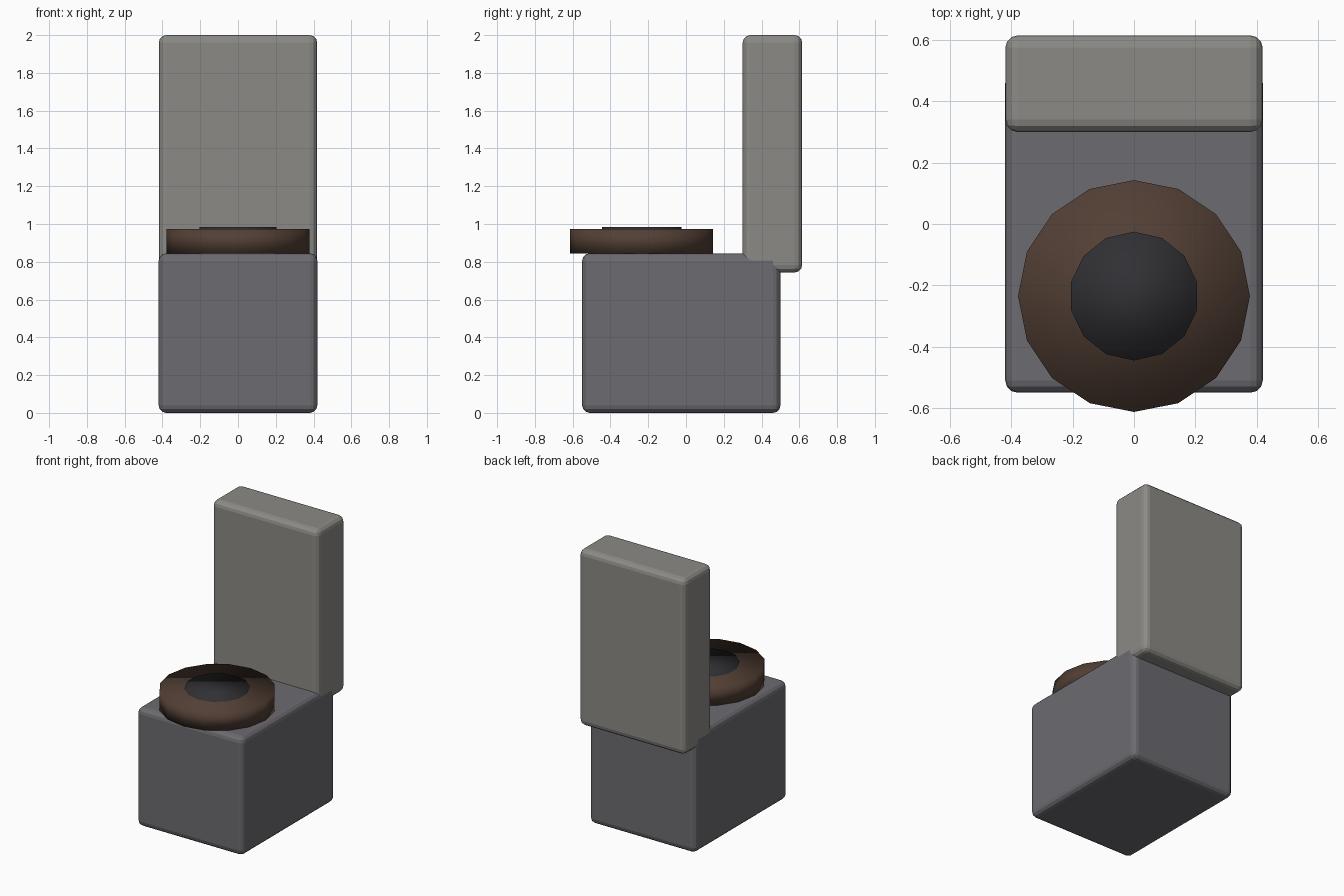
import bpy
import math

if "Cube" in bpy.data.objects:
    bpy.data.objects.remove(bpy.data.objects["Cube"])


def material(name, rgb):
    m = bpy.data.materials.new(name)
    m.diffuse_color = (*rgb, 1)
    m.use_nodes = True
    m.node_tree.nodes["Principled BSDF"].inputs["Base Color"].default_value = m.diffuse_color
    return m


def rounded_box(name, lo, hi, mat, bevel=0.04):
    centre = [(a + b) / 2 for a, b in zip(lo, hi)]
    bpy.ops.mesh.primitive_cube_add(size=1, location=centre)
    ob = bpy.context.object
    ob.name = name
    ob.scale = [b - a for a, b in zip(lo, hi)]
    bpy.ops.object.transform_apply(location=False, rotation=False, scale=True)
    mod = ob.modifiers.new("rounded_edges", 'BEVEL')
    mod.width = bevel
    mod.segments = 3
    ob.data.materials.append(mat)
    return ob


def disc(name, sides, radius, z0, z1, mat):
    bpy.ops.mesh.primitive_cylinder_add(vertices=sides, radius=radius, depth=z1 - z0,
                                        location=(0, -0.235, (z0 + z1) / 2))
    ob = bpy.context.object
    ob.name = name
    bpy.ops.object.shade_smooth()
    ob.data.materials.append(mat)
    return ob


base_grey = material("base_grey", (0.15, 0.145, 0.16))
tank_grey = material("tank_grey", (0.26, 0.255, 0.235))
brown = material("brown", (0.085, 0.05, 0.035))
dark = material("dark", (0.03, 0.03, 0.035))

# Pedestal block
rounded_box("base", (-0.42, -0.55, 0), (0.42, 0.50, 0.845), base_grey)

# Tall upright slab at the back
rounded_box("back_panel", (-0.4195, 0.30, 0.743), (0.4195, 0.615, 2.0), tank_grey)

# Overhanging seat with a dark centre
disc("seat", 16, 0.378, 0.845, 0.973, brown)
disc("seat_opening", 14, 0.21, 0.87, 0.983, dark)
